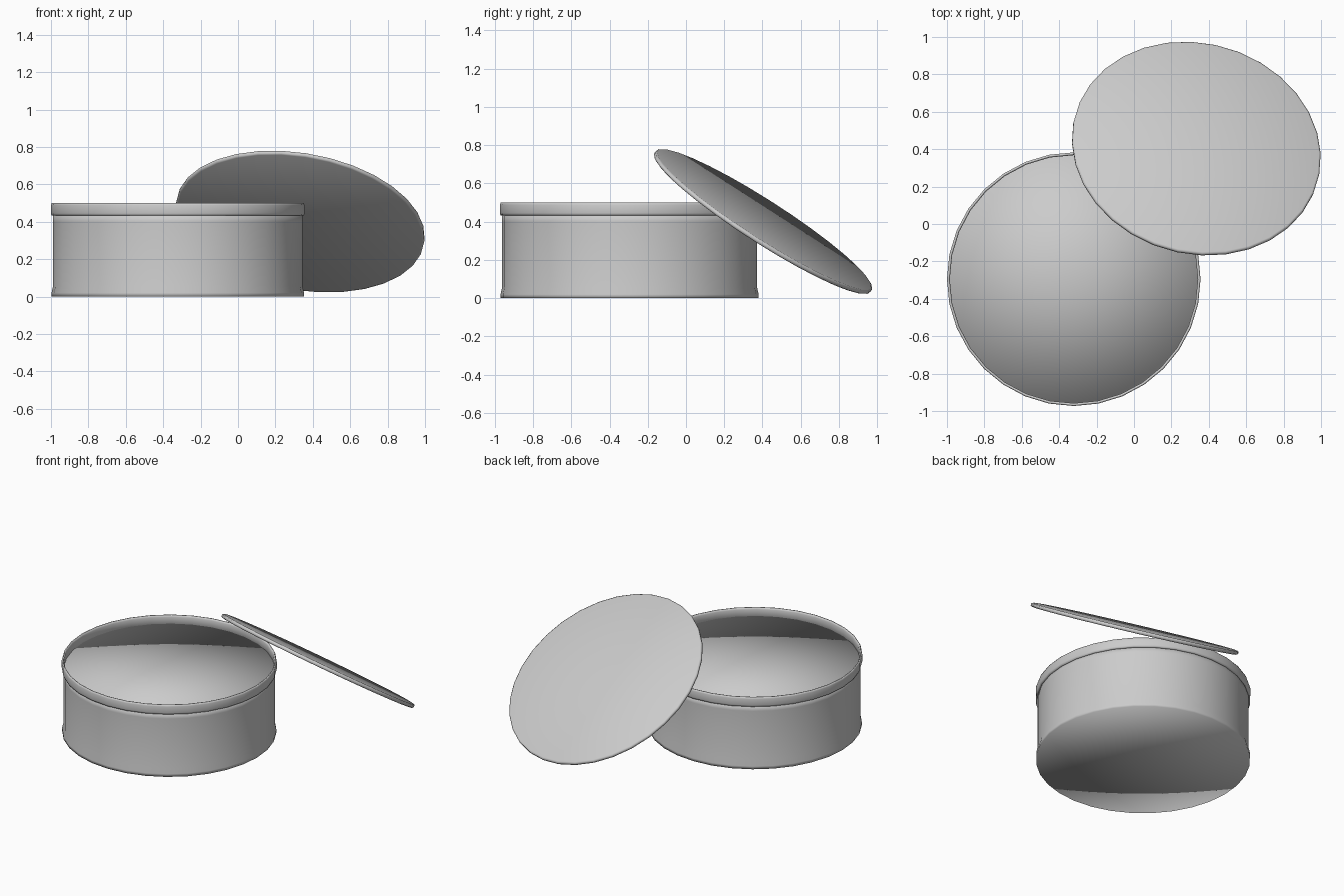
import bpy, bmesh
from math import cos, sin, tau
from mathutils import Vector

if "Cube" in bpy.data.objects:
    bpy.data.objects.remove(bpy.data.objects["Cube"])

SIDES = 32


def lathe(name, profile, location, closed=False):
    """Spin (radius, height) points around z; radius 0 becomes a single pole."""
    bm = bmesh.new()
    rings = []
    for r, z in profile:
        n = SIDES if r > 0 else 1
        rings.append([bm.verts.new((r * cos(tau * i / SIDES), r * sin(tau * i / SIDES), z))
                      for i in range(n)])
    pairs = list(zip(rings, rings[1:]))
    if closed:
        pairs.append((rings[-1], rings[0]))
    for a, b in pairs:
        for i in range(SIDES):
            j = (i + 1) % SIDES
            corners = [a[i % len(a)], a[j % len(a)], b[j % len(b)], b[i % len(b)]]
            bm.faces.new(list(dict.fromkeys(corners)))
    bmesh.ops.recalc_face_normals(bm, faces=bm.faces)
    for f in bm.faces:
        f.smooth = True
    mesh = bpy.data.meshes.new(name)
    bm.to_mesh(mesh)
    bm.free()
    obj = bpy.data.objects.new(name, mesh)
    bpy.context.collection.objects.link(obj)
    obj.location = location
    return obj


tin_at = (-0.322, -0.295, 0)

# Closed tin body with a slightly flared foot and a flat filled top
lathe("tin_body", [(0, 0), (0.675, 0), (0.675, 0.02), (0.667, 0.055),
                   (0.667, 0.40), (0.667, 0.442), (0, 0.442)], tin_at)

# Thin raised rim around the top
lathe("tin_rim", [(0.666, 0.432), (0.675, 0.434), (0.678, 0.445), (0.678, 0.488),
                  (0.674, 0.50), (0.668, 0.50), (0.663, 0.488), (0.663, 0.436)],
      tin_at, closed=True)

# Loose lid leaning against the tin
lid = lathe("lid", [(0, -0.0125), (0.662, -0.0125), (0.672, -0.007), (0.672, 0.007),
                    (0.662, 0.0125), (0, 0.0125)], (0.333, 0.403, 0.401))
lid.rotation_mode = 'QUATERNION'
lid.rotation_quaternion = Vector((0, 0, 1)).rotation_difference(
    Vector((0.15, 0.535, 0.832)).normalized())
